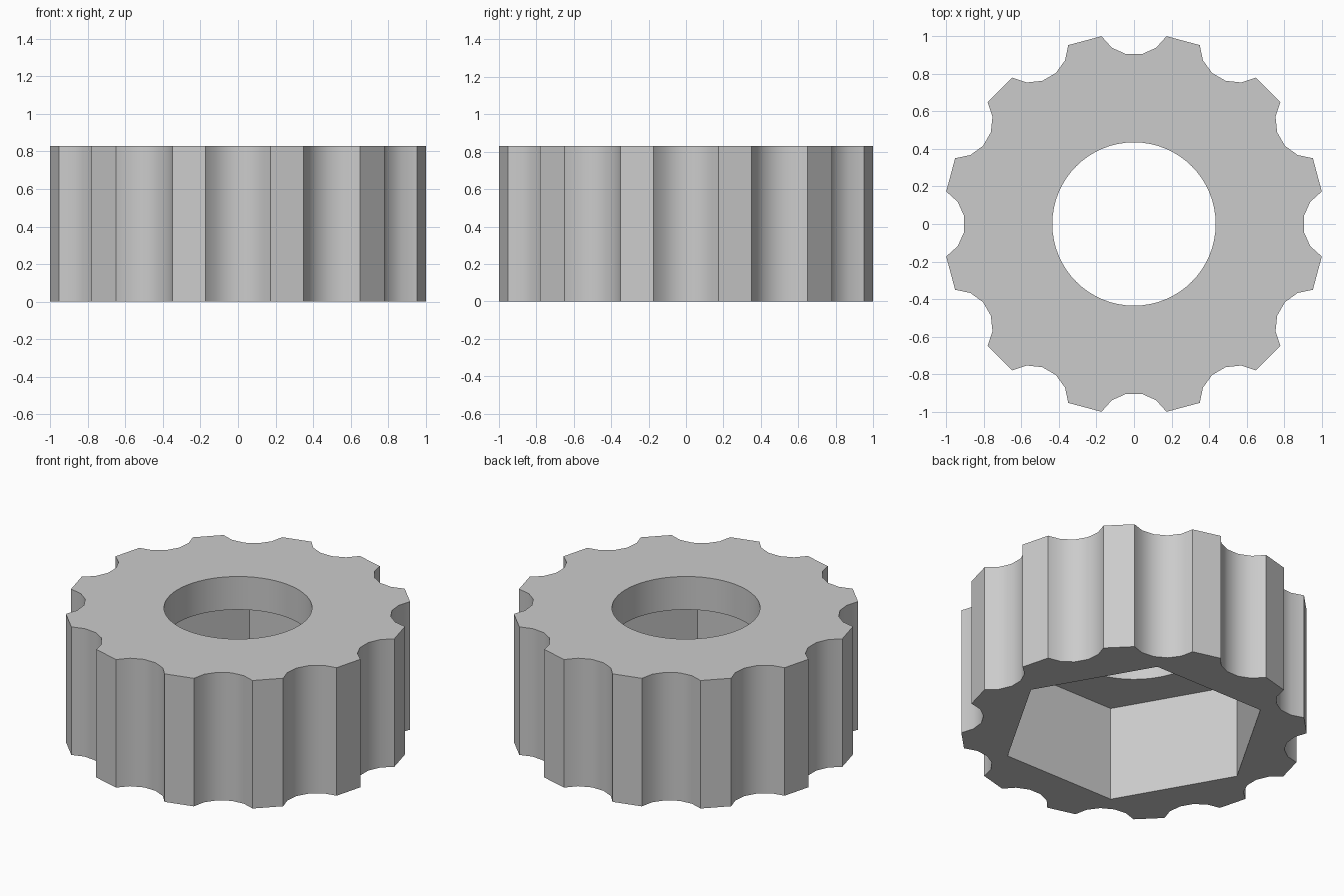
import bpy, bmesh
from math import sin, cos, radians, tau
from mathutils import Vector

cube = bpy.data.objects.get("Cube")
if cube:
    bpy.data.objects.remove(cube)

HEIGHT, POCKET_DEPTH = 0.83, 0.615
NOTCHES, NOTCH_CENTRE, NOTCH_RADIUS = 12, 1.1, 0.2
HEX_RADIUS, HOLE_RADIUS = 0.79, 0.435


def polar(radius, angle):
    return Vector((radius * cos(angle), radius * sin(angle)))


def circle(radius, sides):
    return [polar(radius, tau * i / sides) for i in range(sides)]


def grip_outline():
    # Scalloped rim: each notch is a five-sided arc, joined by flat teeth
    points = []
    for n in range(NOTCHES):
        a = tau * n / NOTCHES
        for step in range(6):
            turn = radians(180 + 60 - 24 * step)
            points.append(polar(NOTCH_CENTRE, a) + polar(NOTCH_RADIUS, a + turn))
    return points


bm = bmesh.new()


def ring(points, z):
    verts = [bm.verts.new((p.x, p.y, z)) for p in points]
    return [bm.edges.new((v, verts[(i + 1) % len(verts)])) for i, v in enumerate(verts)]


def wall(points, z_low, z_high):
    low, high = ring(points, z_low), ring(points, z_high)
    bmesh.ops.bridge_loops(bm, edges=low + high)
    return low, high


def flat_between(outer, inner):
    bmesh.ops.triangle_fill(bm, edges=outer + inner, use_beauty=True)


# Outer grip, hexagonal pocket from below, round hole through the top
grip_low, grip_high = wall(grip_outline(), 0, HEIGHT)
hex_low, hex_high = wall(circle(HEX_RADIUS, 6), 0, POCKET_DEPTH)
hole_low, hole_high = wall(circle(HOLE_RADIUS, 64), POCKET_DEPTH, HEIGHT)

# Underside, pocket ceiling and top face
flat_between(grip_low, hex_low)
flat_between(hex_high, hole_low)
flat_between(grip_high, hole_high)
bmesh.ops.recalc_face_normals(bm, faces=bm.faces)

mesh = bpy.data.meshes.new("grip_knob")
bm.to_mesh(mesh)
bm.free()
knob = bpy.data.objects.new("grip_knob", mesh)
bpy.context.collection.objects.link(knob)

# Plain grey
grey = bpy.data.materials.new("plain grey")
grey.use_nodes = True
colour = (0.6, 0.6, 0.6, 1)
grey.diffuse_color = colour
grey.node_tree.nodes["Principled BSDF"].inputs["Base Color"].default_value = colour
mesh.materials.append(grey)

bpy.ops.object.select_all(action='DESELECT')
knob.select_set(True)
bpy.context.view_layer.objects.active = knob
bpy.ops.object.shade_smooth_by_angle(angle=radians(30))
